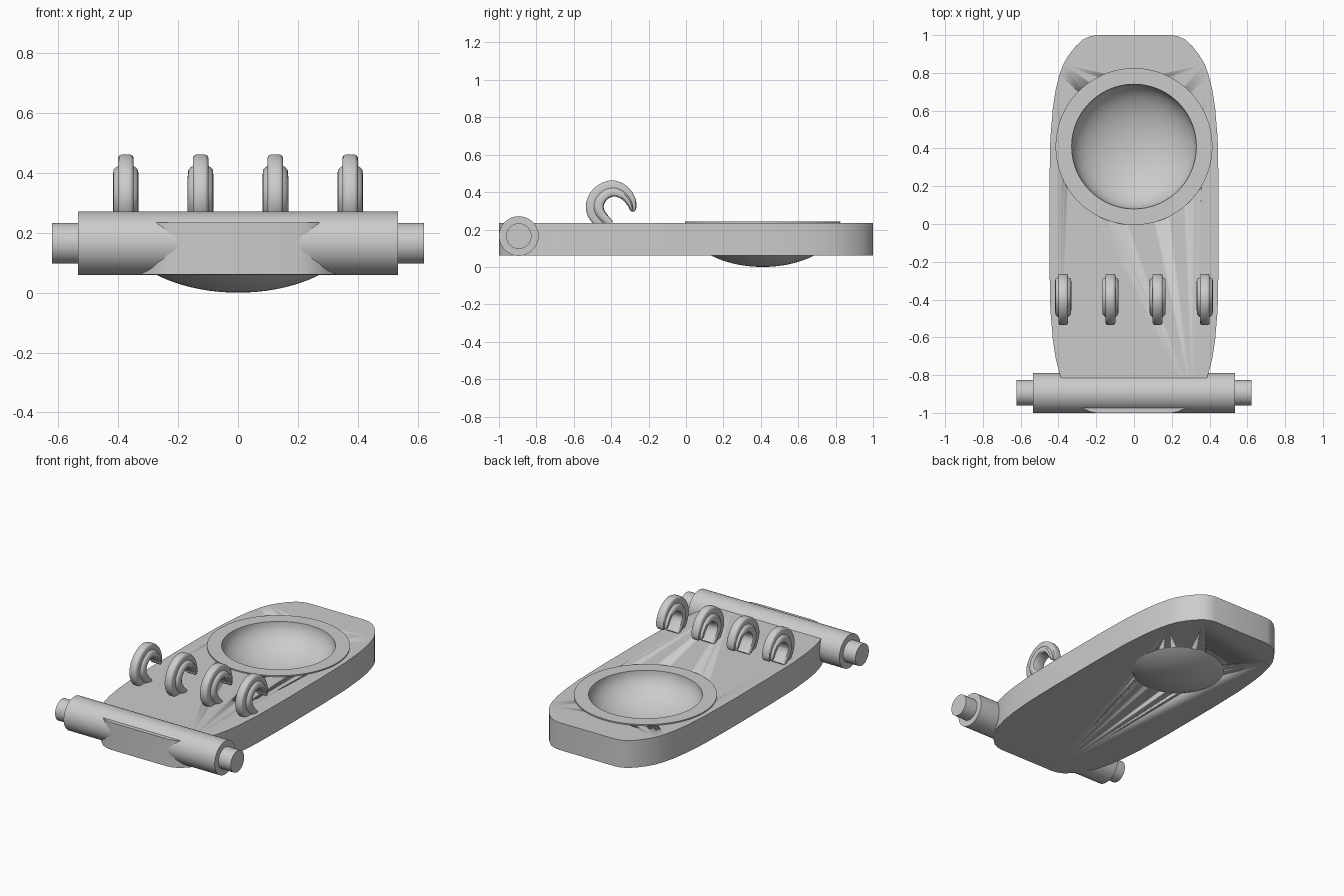
import bpy, bmesh, math
from mathutils import Vector, Matrix

cube = bpy.data.objects.get("Cube")
if cube:
    bpy.data.objects.remove(cube, do_unlink=True)

grey = bpy.data.materials.new("light grey")
grey.use_nodes = True
COLOUR = (0.6, 0.6, 0.6, 1)
grey.diffuse_color = COLOUR
grey.node_tree.nodes["Principled BSDF"].inputs["Base Color"].default_value = COLOUR


def finish(name, bm, angle=35):
    """Turn a bmesh into a named, smoothed object."""
    bmesh.ops.remove_doubles(bm, verts=bm.verts, dist=1e-5)
    bmesh.ops.recalc_face_normals(bm, faces=bm.faces)
    mesh = bpy.data.meshes.new(name)
    bm.to_mesh(mesh)
    bm.free()
    mesh.materials.append(grey)
    obj = bpy.data.objects.new(name, mesh)
    bpy.context.collection.objects.link(obj)
    bpy.ops.object.select_all(action='DESELECT')
    obj.select_set(True)
    bpy.context.view_layer.objects.active = obj
    bpy.ops.object.shade_smooth_by_angle(angle=math.radians(angle))
    return obj


def skin(bm, rings):
    """Bridge closed rings of points and cap both ends."""
    loops = [[bm.verts.new(p) for p in ring] for ring in rings]
    n = len(loops[0])
    for a, b in zip(loops, loops[1:]):
        for i in range(n):
            j = (i + 1) % n
            bm.faces.new((a[i], a[j], b[j], b[i]))
    bm.faces.new(loops[0][::-1])
    bm.faces.new(loops[-1])


def lathe(name, profile, centre, steps=96):
    """Spin an (r, z) profile around a vertical axis."""
    bm = bmesh.new()
    verts = [bm.verts.new((r, 0, z)) for r, z in profile]
    edges = [bm.edges.new(pair) for pair in zip(verts, verts[1:])]
    bmesh.ops.spin(bm, geom=verts + edges, cent=(0, 0, 0), axis=(0, 0, 1),
                   angle=math.tau, steps=steps, use_merge=False)
    bmesh.ops.translate(bm, verts=bm.verts, vec=centre)
    return finish(name, bm)


def dome(radius, depth, steps=20):
    """Quarter ellipse from the rim down to the axis."""
    return [(radius * math.cos(t), -depth * math.sin(t))
            for t in (math.pi / 2 * i / steps for i in range(steps + 1))]


# Base plate: one quarter of the outline, mirrored both ways
quarter = [(0.2, 1), (0.235, 0.993), (0.27, 0.977), (0.31, 0.94), (0.345, 0.895),
           (0.375, 0.845), (0.395, 0.79), (0.415, 0.71), (0.43, 0.61),
           (0.443, 0.45), (0.448, 0.2)]
half = quarter + [(x, -y) for x, y in reversed(quarter)]
outline = half + [(-x, y) for x, y in reversed(half)]
bm = bmesh.new()
skin(bm, [[(x, y, z) for x, y in outline] for z in (0.06, 0.235)])
plate = finish("base_plate", bm)

# Bowl with a thin rim, let into the plate
centre = Vector((0, 0.41, 0.243))
inner, outer = dome(0.33, 0.19), dome(0.415, 0.243)
cutter = lathe("bowl_cutter", [(0, 0.05), (0.37, 0.05)] + dome(0.37, 0.215), centre)
cutter.hide_render = True
cut = plate.modifiers.new("bowl opening", 'BOOLEAN')
cut.operation, cut.solver, cut.object = 'DIFFERENCE', 'EXACT', cutter
bpy.context.view_layer.objects.active = plate
bpy.ops.object.modifier_apply(modifier=cut.name)
bpy.data.objects.remove(cutter, do_unlink=True)
lathe("bowl", inner[::-1] + outer, centre)


# Hinge barrel and its thinner end pins
def rod(name, radius, x0, x1):
    bm = bmesh.new()
    place = Matrix.Translation(((x0 + x1) / 2, -0.894, 0.165)) @ Matrix.Rotation(math.pi / 2, 4, 'Y')
    bmesh.ops.create_cone(bm, cap_ends=True, segments=64, radius1=radius,
                          radius2=radius, depth=x1 - x0, matrix=place)
    finish(name, bm)


rod("hinge_barrel", 0.106, -0.535, 0.535)
rod("left_hinge_pin", 0.068, 0.53, 0.622)
rod("right_hinge_pin", 0.068, -0.622, -0.53)

# Hooks: a stepped section swept along a tapering curl of (y, z, half thickness)
path = [(-0.415, 0.215, 0.038), (-0.452, 0.25, 0.043), (-0.479, 0.285, 0.047),
        (-0.488, 0.325, 0.048), (-0.473, 0.37, 0.047), (-0.435, 0.406, 0.045),
        (-0.385, 0.419, 0.043), (-0.334, 0.399, 0.037), (-0.3, 0.36, 0.03),
        (-0.286, 0.325, 0.022), (-0.287, 0.304, 0.015), (-0.289, 0.296, 0.007)]
side = [(1, 0.014), (0.92, 0.022), (0.75, 0.026), (0.1, 0.026), (-0.02, 0.034),
        (-0.2, 0.041), (-0.7, 0.043), (-0.9, 0.038), (-1, 0.026)]
section = side + [(n, -x) for n, x in reversed(side)]


def smooth_path(points, sub=4):
    """Catmull-Rom interpolation of the path."""
    pts = [Vector(p) for p in points]
    pts = [2 * pts[0] - pts[1]] + pts + [2 * pts[-1] - pts[-2]]
    result = []
    for a, b, c, d in zip(pts, pts[1:], pts[2:], pts[3:]):
        for t in (i / sub for i in range(sub)):
            result.append((2 * b + (c - a) * t + (2 * a - 5 * b + 4 * c - d) * t * t
                           + (3 * b - a - 3 * c + d) * t ** 3) / 2)
    return result + [pts[-2]]


curl = smooth_path(path)
for index, x0 in enumerate((-0.375, -0.125, 0.125, 0.375), 1):
    rings = []
    for i, p in enumerate(curl):
        d = (curl[min(i + 1, len(curl) - 1)] - curl[max(i - 1, 0)]).xy.normalized()
        out = Vector((-d.y, d.x))
        wide = min(1, 0.6 + p.z * 18)
        rings.append([(x0 + x * wide, p.x + out.x * n * p.z, p.y + out.y * n * p.z)
                      for n, x in section])
    bm = bmesh.new()
    skin(bm, rings)
    finish(f"hook_{index}", bm, 40)
